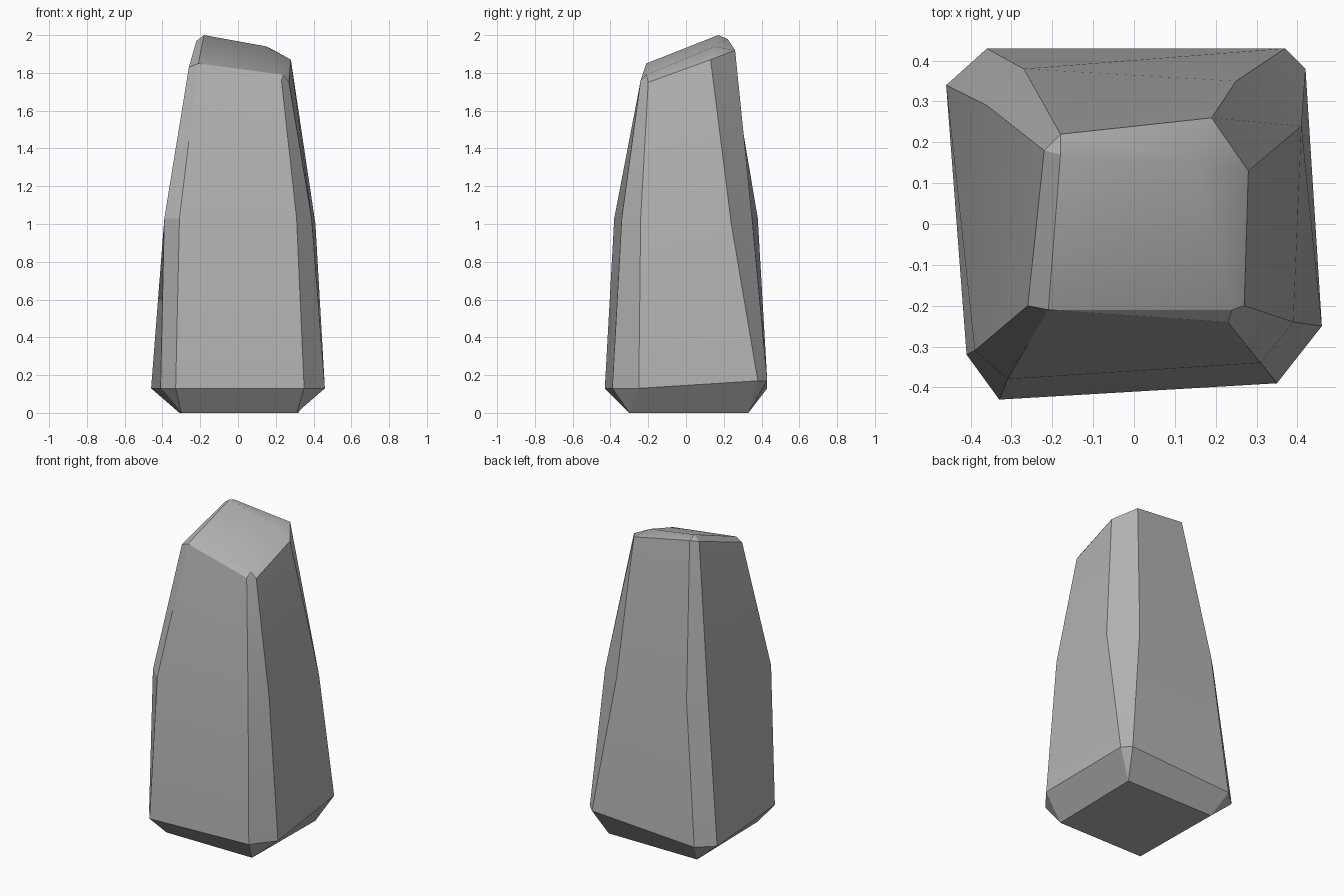
import bpy
import bmesh
import math

default_cube = bpy.data.objects.get("Cube")
if default_cube:
    bpy.data.objects.remove(default_cube, do_unlink=True)

# Stone colour
stone = bpy.data.materials.new("stone_grey")
stone.use_nodes = True
grey = (0.45, 0.45, 0.45, 1)
stone.diffuse_color = grey
stone.node_tree.nodes["Principled BSDF"].inputs["Base Color"].default_value = grey

# Cross-sections, two points per chamfered corner, from the front right corner round
base_outline = [(-.3, -.3), (.31, -.3), (.32, .33), (-.31, .33)]
foot_outline = [(-.41, -.32), (-.33, -.43), (.35, -.39), (.46, -.25),
                (.42, .38), (.37, .43), (-.36, .43), (-.46, .34)]
waist_outline = [(-.39, -.31), (-.31, -.38), (.31, -.34), (.39, -.24),
                 (.41, .24), (.25, .35), (-.27, .38), (-.36, .29)]
shoulder_points = [(-.26, -.2, 1.83), (-.21, -.21, 1.85), (.23, -.24, 1.76), (.27, -.2, 1.75),
                   (.28, .13, 1.87), (.19, .26, 1.92), (-.18, .22, 1.98), (-.22, .18, 1.97)]

bm = bmesh.new()


def flat_ring(outline, height):
    return [bm.verts.new((x, y, height)) for x, y in outline]


def bridge(lower, upper):
    """Join two rings of equal length with a band of quads."""
    count = len(lower)
    for i in range(count):
        j = (i + 1) % count
        bm.faces.new((lower[i], lower[j], upper[j], upper[i]))


base = flat_ring(base_outline, 0)
foot = flat_ring(foot_outline, .13)
for vert in foot[4:6]:
    vert.co.z = .17
waist = flat_ring(waist_outline, 1.03)
waist[4].co.z = 1
shoulder = [bm.verts.new(point) for point in shoulder_points]

# Underside: square base with a triangle at each chamfered corner
bm.faces.new(base[::-1])
for k in range(len(base)):
    n = (k + 1) % len(base)
    left, right, following = foot[2 * k], foot[2 * k + 1], foot[2 * n]
    bm.faces.new((base[k], right, left))
    bm.faces.new((base[k], base[n], following, right))

# Tapering sides
bridge(foot, waist)
bridge(waist, shoulder)

# Slanted top with softened right and back rims
front, peak = shoulder[1], bm.verts.new((-.18, .17, 2))
corner = bm.verts.new((.24, -.21, 1.79))
rim = bm.verts.new((.15, .15, 1.94))
s = shoulder
for face in [(front, corner, rim, peak),
             (front, s[2], corner), (s[2], s[3], corner),
             (corner, s[3], s[4], rim), (rim, s[4], s[5]),
             (rim, s[5], s[6], peak), (peak, s[6], s[7]),
             (s[0], front, peak, s[7])]:
    bm.faces.new(face)

bmesh.ops.recalc_face_normals(bm, faces=bm.faces[:])

# Crisp creases, except on the gentle bends and the worn rims of the top
soft_edges = {bm.edges.get(pair) for pair in
              [(peak, rim), (rim, corner), (rim, s[4]), (rim, s[5])]}
for face in bm.faces:
    face.smooth = True
for edge in bm.edges:
    edge.smooth = edge in soft_edges or edge.calc_face_angle(0) < math.radians(16)

mesh = bpy.data.meshes.new("standing_stone")
bm.to_mesh(mesh)
bm.free()
mesh.materials.append(stone)
standing_stone = bpy.data.objects.new("standing_stone", mesh)
bpy.context.collection.objects.link(standing_stone)
